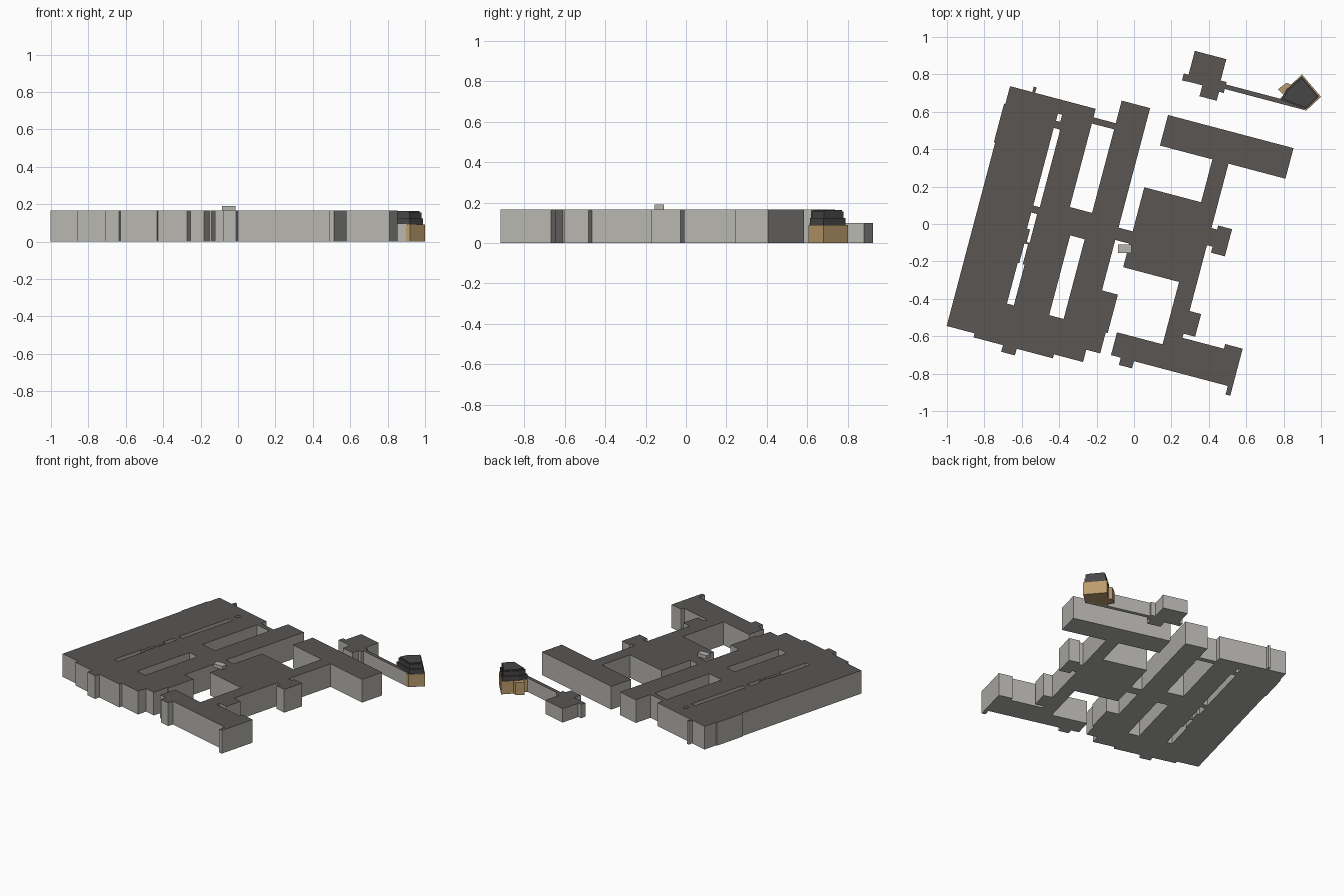
import bpy, bmesh, math

if "Cube" in bpy.data.objects:
    bpy.data.objects.remove(bpy.data.objects["Cube"])

TURN = -math.radians(14.8)   # whole complex is turned on the plan


def material(name, rgb):
    m = bpy.data.materials.new(name)
    m.diffuse_color = (*rgb, 1)
    m.use_nodes = True
    m.node_tree.nodes["Principled BSDF"].inputs["Base Color"].default_value = m.diffuse_color
    return m


WALL = material("pale_grey_wall", (0.47, 0.46, 0.43))
ROOF = material("dark_grey_roof", (0.10, 0.092, 0.088))
TAN = material("tan_wall", (0.50, 0.33, 0.15))
SLATE = material("charcoal_roof", (0.062, 0.062, 0.062))


def finish(name, bm, z0, z1, wall, roof, turn=0.0):
    """Extrude the flat faces from z0 to z1 and colour walls and roof."""
    bmesh.ops.extrude_face_region(bm, geom=bm.faces[:], use_keep_orig=True)
    bm.verts.ensure_lookup_table()
    half = len(bm.verts) // 2
    for i, v in enumerate(bm.verts):
        v.co.z = z0 if i < half else z1
    bmesh.ops.recalc_face_normals(bm, faces=bm.faces[:])
    bmesh.ops.dissolve_limit(bm, angle_limit=0.01, verts=bm.verts[:],
                             edges=bm.edges[:])
    bm.normal_update()
    for f in bm.faces:
        f.material_index = 1 if f.normal.z > 0.5 else 0
    me = bpy.data.meshes.new(name)
    bm.to_mesh(me)
    bm.free()
    me.materials.append(wall)
    me.materials.append(roof)
    ob = bpy.data.objects.new(name, me)
    ob.rotation_euler.z = turn
    bpy.context.collection.objects.link(ob)
    return ob


def footprint(name, rects, holes, height):
    """Union of rectangles (u0, v0, u1, v1) minus holes, as one solid."""
    both = rects + holes
    us = sorted({r[i] for r in both for i in (0, 2)})
    vs = sorted({r[i] for r in both for i in (1, 3)})

    def inside(group, u, v):
        return any(a < u < c and b < v < d for a, b, c, d in group)

    bm = bmesh.new()
    grid = {}

    def vert(i, j):
        if (i, j) not in grid:
            grid[i, j] = bm.verts.new((us[i], vs[j], 0))
        return grid[i, j]

    for i in range(len(us) - 1):
        for j in range(len(vs) - 1):
            u, v = (us[i] + us[i + 1]) / 2, (vs[j] + vs[j + 1]) / 2
            if inside(rects, u, v) and not inside(holes, u, v):
                bm.faces.new((vert(i, j), vert(i + 1, j),
                              vert(i + 1, j + 1), vert(i, j + 1)))
    return finish(name, bm, 0, height, WALL, ROOF, TURN)


def prism(name, pts, z0, z1, wall, roof):
    bm = bmesh.new()
    bm.faces.new([bm.verts.new((x, y, 0)) for x, y in pts])
    return finish(name, bm, z0, z1, wall, roof)


# West block with its parallel wings
west = [
    (-.829, -.783, -.355, .543), (-.836, .23, -.829, .445),
    (-.706, .543, -.690, .573), (-.675, -.805, -.236, -.783),
    (-.512, -.842, -.436, -.805), (-.355, -.783, -.075, 0),
    (-.075, -.715, .002, -.387), (.002, -.6, .013, -.387),
    (-.232, 0, -.075, .621), (-.355, .462, -.232, .496),
]
# Central hall, its corridors and side lugs
centre = [
    (-.075, -.108, .003, -.04), (.003, -.238, .406, .204),
    (.317, .204, .406, .441), (.312, -.583, .406, -.238),
    (.406, -.01, .437, .085), (.437, -.043, .514, .107),
    (.337, -.499, .47, -.374),
]
# North and south bars
bars = [
    (.027, .441, .721, .61), (.06, -.709, .732, -.583),
    (.328, -.583, .732, -.522), (.635, -.522, .732, -.496),
    (.706, -.756, .732, -.709), (.114, -.749, .187, -.709),
]
# Courtyards cut through the west block
courts = [
    (-.544, .427, -.521, .467), (-.546, -.042, -.510, .387),
    (-.547, -.17, -.514, -.081), (-.530, -.24, -.514, -.17),
    (-.540, -.36, -.520, -.25), (-.548, -.585, -.510, -.36),
    (-.314, -.587, -.234, -.146),
]
footprint("main_building", west + centre + bars, courts, 0.165)

# Small annex with its long corridor
footprint("annex", [
    (.078, .81, .252, .978), (.052, .808, .078, .846),
    (.164, .75, .259, .81), (.252, .80, .285, .86),
    (.285, .822, .72, .847),
], [], 0.098)

# Rooftop box between the west block and the hall
prism("rooftop_box", [(-.085, -.155), (-.013, -.155), (-.013, -.11), (-.085, -.11)],
      0.165, 0.19, WALL, WALL)

# Corner pavilion: tan base and stepped dark roof
prism("pavilion_base", [(.898, .80), (.84, .745), (.815, .755), (.77, .72),
                        (.80, .69), (.765, .655), (.92, .606), (1.0, .68)],
      0, 0.09, TAN, TAN)
PENT = [(.898, .79), (.815, .72), (.785, .665), (.92, .613), (.99, .68)]
CX, CY = .897, .695


def tier(name, scale, z0, z1):
    prism(name, [(CX + (x - CX) * scale, CY + (y - CY) * scale) for x, y in PENT],
          z0, z1, SLATE, SLATE)


tier("pavilion_lower_roof", 1.0, 0.09, 0.123)
tier("pavilion_upper_roof", 0.89, 0.123, 0.155)
tier("pavilion_cap", 0.8, 0.155, 0.163)
